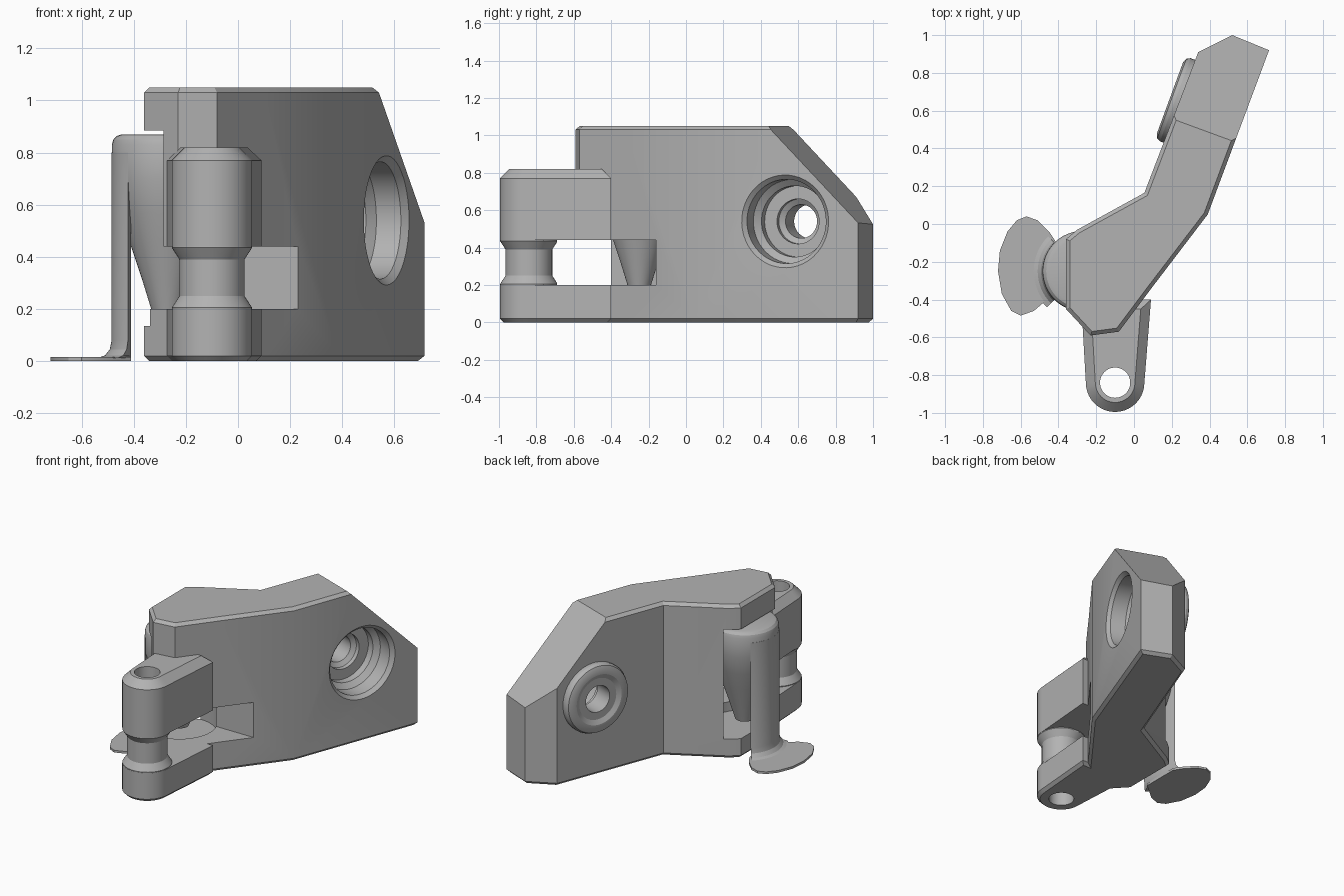
import bpy, bmesh, math
from mathutils import Vector, Matrix

cube = bpy.data.objects.get("Cube")
if cube:
    bpy.data.objects.remove(cube, do_unlink=True)

grey = bpy.data.materials.new("plain_grey")
grey.use_nodes = True
grey.diffuse_color = (0.45, 0.45, 0.45, 1)
grey.node_tree.nodes["Principled BSDF"].inputs["Base Color"].default_value = (0.45, 0.45, 0.45, 1)


def finish(name, bm):
    bmesh.ops.recalc_face_normals(bm, faces=bm.faces)
    mesh = bpy.data.meshes.new(name)
    bm.to_mesh(mesh)
    bm.free()
    mesh.materials.append(grey)
    ob = bpy.data.objects.new(name, mesh)
    bpy.context.collection.objects.link(ob)
    return ob


def loft(rings):
    """Closed solid through rings with equal point counts."""
    bm = bmesh.new()
    loops = [[bm.verts.new(p) for p in ring] for ring in rings]
    n = len(loops[0])
    for a, b in zip(loops, loops[1:]):
        for i in range(n):
            j = (i + 1) % n
            bm.faces.new((a[i], a[j], b[j], b[i]))
    bm.faces.new(loops[0])
    bm.faces.new(loops[-1])
    bmesh.ops.recalc_face_normals(bm, faces=bm.faces)
    return bm


def prism(points, z0, z1):
    return loft([[(x, y, z) for x, y in points] for z in (z0, z1)])


def chamfer(bm, z, width):
    edges = [e for e in bm.edges if all(abs(v.co.z - z) < 1e-4 for v in e.verts)
             and not all(f.normal.z > 0.5 for f in e.link_faces)]
    bmesh.ops.bevel(bm, geom=edges, offset=width, segments=1, affect='EDGES')


def lathe(name, profile, origin, axis=(0, 0, 1), n=48):
    """Solid of (radius, height) steps turned about an axis."""
    rings = [[(r * math.cos(2 * math.pi * i / n), r * math.sin(2 * math.pi * i / n), h)
              for i in range(n)] for r, h in profile]
    bm = loft(rings)
    turn = Vector((0, 0, 1)).rotation_difference(Vector(axis)).to_matrix().to_4x4()
    bm.transform(Matrix.Translation(origin) @ turn)
    return finish(name, bm)


def combine(target, other, operation):
    mod = target.modifiers.new(operation.lower(), 'BOOLEAN')
    mod.object, mod.operation, mod.solver = other, operation, 'EXACT'
    bpy.context.view_layer.update()
    graph = bpy.context.evaluated_depsgraph_get()
    mesh = bpy.data.meshes.new_from_object(target.evaluated_get(graph))
    target.modifiers.clear()
    target.data = mesh
    bpy.data.objects.remove(other, do_unlink=True)


# Bent housing with a sloped end
outline = [(-0.36, -0.45), (-0.23, -0.59), (-0.08, -0.57), (0.1, -0.33), (0.39, 0.05), (0.715, 0.92),
           (0.52, 1.0), (0.34, 0.91), (0.055, 0.165), (-0.3, -0.03), (-0.36, -0.08)]
along = Vector((0.345, 0.939, 0)).normalized()
across = Vector((along.y, -along.x, 0))
bm = prism(outline, 0, 1.05)
cut = bmesh.ops.bisect_plane(bm, geom=bm.verts[:] + bm.edges[:] + bm.faces[:],
                             plane_co=(0.52, 0.44, 1.05), plane_no=along + Vector((0, 0, 1)),
                             clear_outer=True)
bmesh.ops.holes_fill(bm, edges=[e for e in bm.edges if e.is_boundary])
bmesh.ops.recalc_face_normals(bm, faces=bm.faces)
chamfer(bm, 1.05, 0.02)
chamfer(bm, 0, 0.02)
housing = finish("housing", bm)

# Hinge lugs and the waisted sleeve between them
hinge = Vector((-0.1, -0.84, 0))
lug_outline = [(0.09, -0.4), (-0.28, -0.4)]
for i in range(21):
    a = math.pi * (1 + i / 20)
    lug_outline.append((hinge.x + 0.155 * math.cos(a), hinge.y + 0.155 * math.sin(a)))
for name, z0, z1, edge_z, width in (("lower_lug", 0, 0.2, 0, 0.02), ("upper_lug", 0.44, 0.82, 0.82, 0.05)):
    bm = prism(lug_outline, z0, z1)
    chamfer(bm, edge_z, width)
    combine(housing, finish(name, bm), 'UNION')
sleeve = [(0.14, 0.1), (0.154, 0.205), (0.125, 0.25), (0.125, 0.39), (0.154, 0.435), (0.14, 0.55)]
combine(housing, lathe("sleeve", sleeve, hinge), 'UNION')

# Round boss on the back of the arm
bore = Vector((0.566, 0.53, 0.54))
boss = [(0.235, 0.3), (0.235, 0.37), (0.225, 0.39), (0.2, 0.4), (0.17, 0.4), (0.14, 0.385)]
combine(housing, lathe("boss", boss, bore, -across), 'UNION')

# Slot behind the sleeve
slot = [(0.4, -0.16), (-0.27, -0.16), (-0.27, -0.37), (-0.6, -0.37), (-0.6, -0.69),
        (-0.21, -0.69), (0.01, -0.69), (0.4, -0.6)]
combine(housing, finish("slot_cutter", prism(slot, 0.2, 0.44)), 'DIFFERENCE')

# Pocket around the lever
pivot = Vector((-0.27, -0.25, 0))
combine(housing, lathe("pocket_cutter", [(0.235, 0.135), (0.235, 0.885)], pivot), 'DIFFERENCE')
corner = [(-0.285, -0.25), (-0.285, -0.62), (-0.6, -0.62), (-0.6, -0.25)]
combine(housing, finish("corner_cutter", prism(corner, 0.2, 0.885)), 'DIFFERENCE')

# Pin hole and stepped bolt hole
combine(housing, lathe("pin_cutter", [(0.08, -0.1), (0.08, 1)], hinge), 'DIFFERENCE')
steps = [(0.265, -0.02), (0.225, 0.02), (0.225, 0.12), (0.19, 0.15), (0.19, 0.2),
         (0.12, 0.2), (0.12, 0.23), (0.09, 0.25), (0.09, 0.5)]
combine(housing, lathe("bolt_cutter", steps, bore, -across), 'DIFFERENCE')

# Lever head tapering down to its pivot
head_profile = [(0.06, 0.19), (0.1, 0.32), (0.14, 0.44), (0.18, 0.57), (0.214, 0.7), (0.214, 0.83),
                (0.208, 0.85), (0.195, 0.864), (0.175, 0.87)]
head = lathe("lever_head", head_profile, pivot)

# Lever stem, flaring into the paddle
rings = []
for r, z in ((0.27, 0.012), (0.24, 0.022), (0.222, 0.045), (0.215, 0.08), (0.215, 0.8)):
    arc = [math.radians(135 + 90 * i / 16) for i in range(17)]
    rings.append([(pivot.x + r * math.cos(a), pivot.y + r * math.sin(a), z) for a in arc]
                 + [(-0.41, -0.33, z), (-0.41, -0.17, z)])
stem = finish("lever_stem", loft(rings))

# Thin thumb paddle
paddle_outline = [(-0.72, -0.25), (-0.71, -0.14), (-0.67, -0.04), (-0.62, 0.02), (-0.57, 0.04),
                  (-0.51, 0.02), (-0.45, -0.04), (-0.41, -0.1), (-0.41, -0.36), (-0.46, -0.4),
                  (-0.53, -0.46), (-0.6, -0.485), (-0.65, -0.46), (-0.7, -0.37)]
paddle = finish("lever_paddle", prism(paddle_outline, 0, 0.015))

# Smooth round faces, keep hard edges
bpy.ops.object.select_all(action='DESELECT')
for ob in (housing, head, stem, paddle):
    ob.select_set(True)
bpy.context.view_layer.objects.active = housing
bpy.ops.object.shade_smooth_by_angle(angle=math.radians(25))
